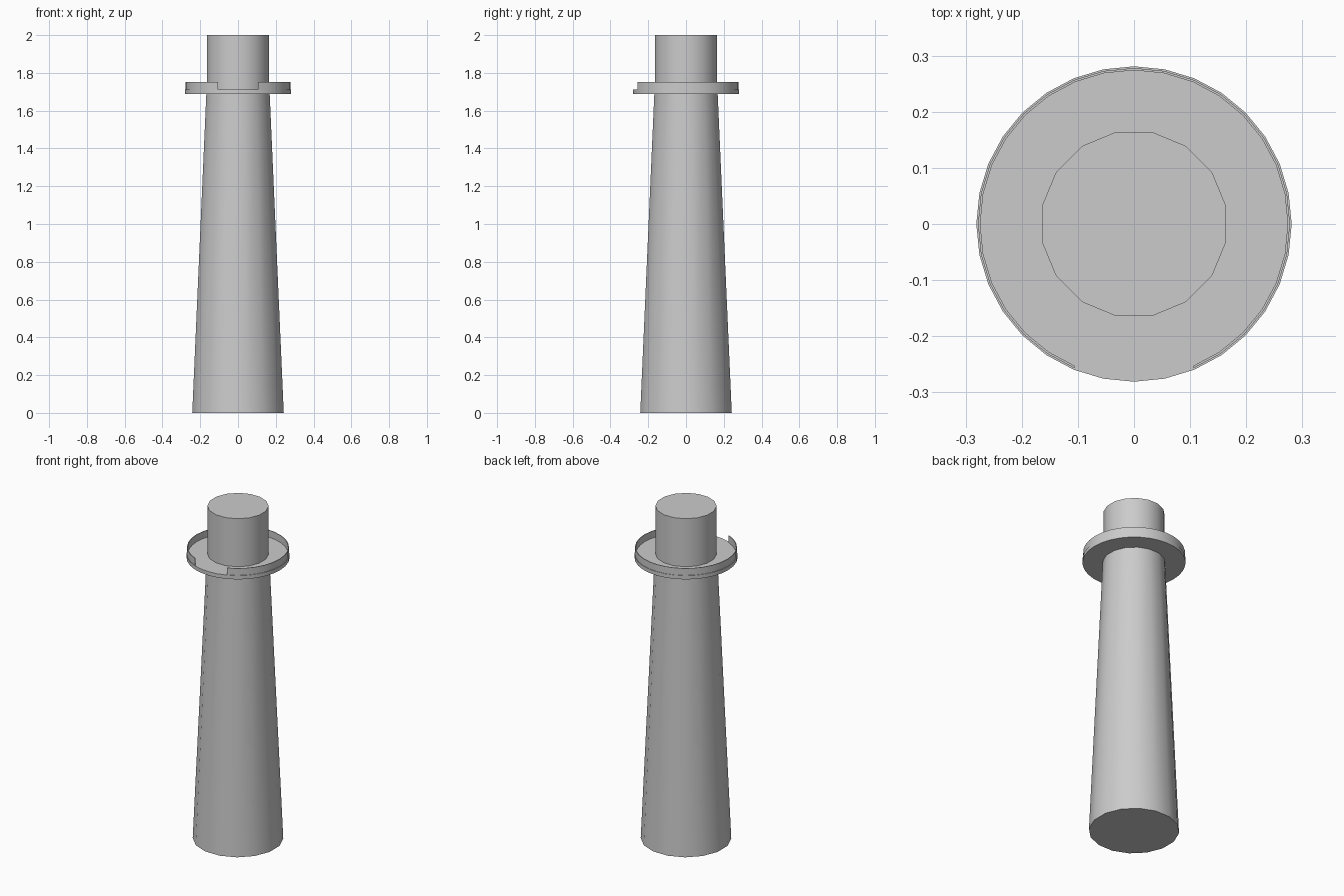
import bpy, bmesh, math

if "Cube" in bpy.data.objects:
    bpy.data.objects.remove(bpy.data.objects["Cube"])

grey = bpy.data.materials.new("plain grey")
grey.diffuse_color = (0.6, 0.6, 0.6, 1)
grey.use_nodes = True
grey.node_tree.nodes["Principled BSDF"].inputs["Base Color"].default_value = grey.diffuse_color


def finish(bm, name):
    bmesh.ops.recalc_face_normals(bm, faces=bm.faces[:])
    mesh = bpy.data.meshes.new(name)
    bm.to_mesh(mesh)
    bm.free()
    mesh.materials.append(grey)
    ob = bpy.data.objects.new(name, mesh)
    bpy.context.collection.objects.link(ob)
    bpy.ops.object.select_all(action='DESELECT')
    bpy.context.view_layer.objects.active = ob
    ob.select_set(True)
    bpy.ops.object.shade_smooth_by_angle(angle=math.radians(30))
    return ob


def ring(bm, r, z, n, offset):
    return [bm.verts.new((r * math.cos(offset + i * math.tau / n),
                          r * math.sin(offset + i * math.tau / n), z)) for i in range(n)]


def frustum(name, r0, r1, z0, z1, n, offset=0.0):
    bm = bmesh.new()
    a, b = ring(bm, r0, z0, n, offset), ring(bm, r1, z1, n, offset)
    for i in range(n):
        j = (i + 1) % n
        bm.faces.new((a[i], a[j], b[j], b[i]))
    bm.faces.new(a[::-1])
    bm.faces.new(b)
    return finish(bm, name)


# Tapered tower and the straight lantern room above it
half = math.pi / 16
frustum("tower_body", 0.247, 0.171, 0.0, 1.69, 16, half)
frustum("lantern_room", 0.167, 0.167, 1.70, 2.0, 16, half)

# Gallery floor
frustum("gallery_floor", 0.281, 0.281, 1.688, 1.711, 32)

# Thin gallery wall, open for four of its 32 segments at the front (-y)
bm = bmesh.new()
sections = []
for i in range(29):
    a = -math.pi / 2 + (i + 2) * math.tau / 32
    sections.append([bm.verts.new((r * math.cos(a), r * math.sin(a), z))
                     for r, z in ((0.278, 1.711), (0.278, 1.753),
                                  (0.274, 1.753), (0.274, 1.711))])
for s, t in zip(sections, sections[1:]):
    for k in range(4):
        m = (k + 1) % 4
        bm.faces.new((s[k], s[m], t[m], t[k]))
bm.faces.new(sections[0])
bm.faces.new(sections[-1])
finish(bm, "gallery_wall")
